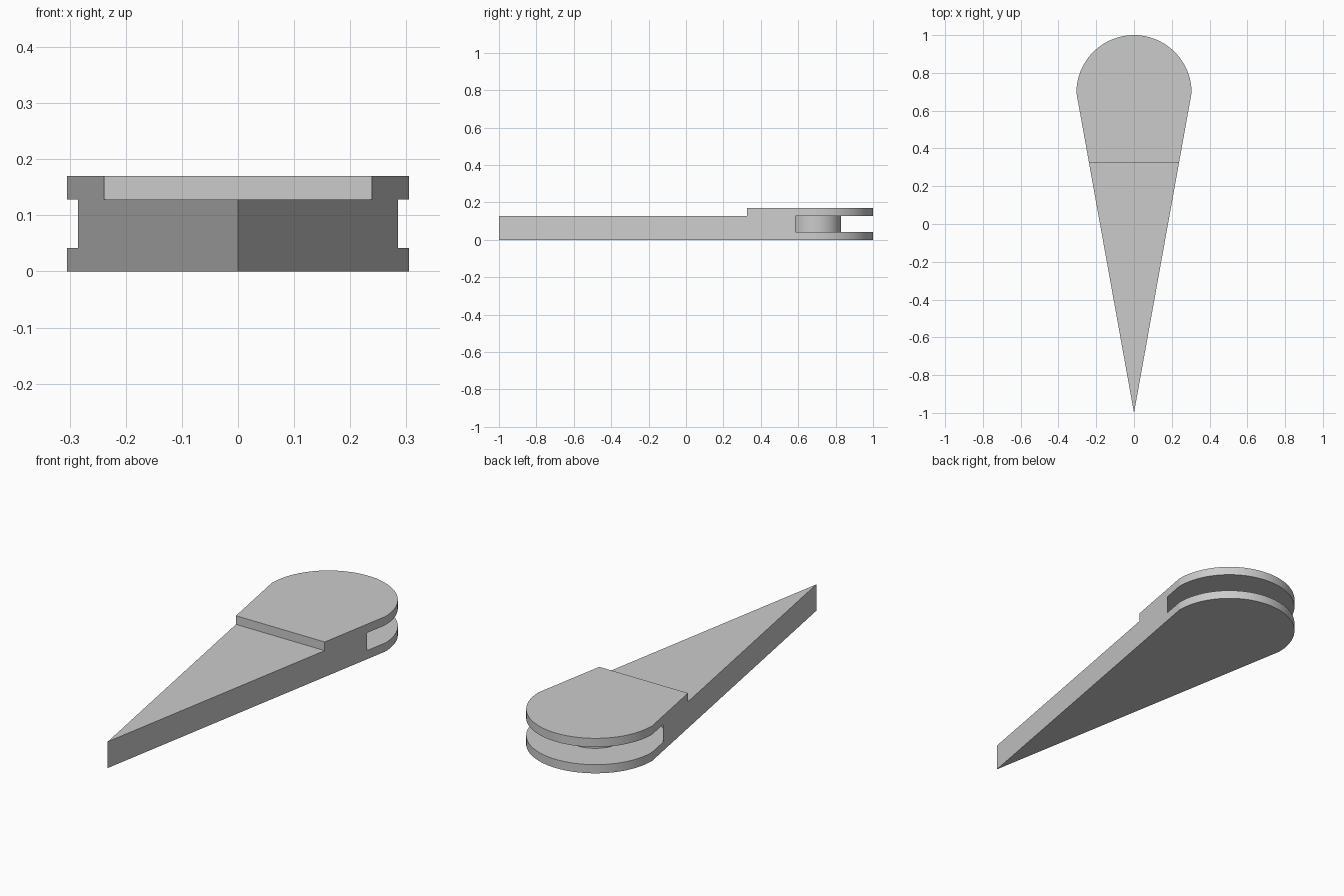
import bpy
import bmesh
from math import cos, sin, pi, radians

if "Cube" in bpy.data.objects:
    bpy.data.objects.remove(bpy.data.objects["Cube"], do_unlink=True)

HINGE_Y, RADIUS = 0.695, 0.305
HEIGHT, SLOT_LOW, SLOT_HIGH = 0.17, 0.042, 0.128
STEP_Y = 0.325

grey = bpy.data.materials.new("plain grey")
grey.use_nodes = True
colour = (0.6, 0.6, 0.6, 1)
grey.diffuse_color = colour
grey.node_tree.nodes["Principled BSDF"].inputs["Base Color"].default_value = colour


def arc(radius, start, end, steps):
    """Points on an arc around the hinge axis."""
    angles = [start + (end - start) * i / steps for i in range(steps + 1)]
    return [(radius * cos(a), HINGE_Y + radius * sin(a)) for a in angles]


def prism(name, outline, low, high):
    """Extrude a flat outline between two heights."""
    bm = bmesh.new()
    face = bm.faces.new([bm.verts.new((x, y, low)) for x, y in outline])
    walls = bmesh.ops.extrude_face_region(bm, geom=[face])
    top = [v for v in walls["geom"] if isinstance(v, bmesh.types.BMVert)]
    bmesh.ops.translate(bm, vec=(0, 0, high - low), verts=top)
    bmesh.ops.recalc_face_normals(bm, faces=bm.faces)
    mesh = bpy.data.meshes.new(name)
    bm.to_mesh(mesh)
    bm.free()
    mesh.materials.append(grey)
    obj = bpy.data.objects.new(name, mesh)
    bpy.context.collection.objects.link(obj)
    return obj


def cut(target, cutter):
    """Carve the cutter out of the target, then discard it."""
    cutter.hide_render = True
    mod = target.modifiers.new("cut", 'BOOLEAN')
    mod.operation, mod.solver, mod.object = 'DIFFERENCE', 'EXACT', cutter
    bpy.context.view_layer.update()
    graph = bpy.context.evaluated_depsgraph_get()
    mesh = bpy.data.meshes.new_from_object(target.evaluated_get(graph))
    target.modifiers.clear()
    target.data = mesh
    bpy.data.objects.remove(cutter, do_unlink=True)


# Pointed arm with a rounded hinge end
body = prism("tapered_arm", [(0, -1)] + arc(RADIUS, 0, pi, 48), 0, HEIGHT)

# Lowered front section
cut(body, prism("step_cutter",
                [(-1, -2), (1, -2), (1, STEP_Y), (-1, STEP_Y)], SLOT_HIGH, 1))

# Round slot between the two hinge flanges
cut(body, prism("slot_cutter", arc(RADIUS + 0.001, 0, 2 * pi, 96)[:-1],
                SLOT_LOW, SLOT_HIGH))

# Pin joining the flanges inside the slot
pin = prism("hinge_pin", arc(0.135, 0, 2 * pi, 64)[:-1],
            SLOT_LOW - 0.01, SLOT_HIGH + 0.01)

# Smooth curves, sharp corners
for obj in (body, pin):
    bpy.ops.object.select_all(action='DESELECT')
    obj.select_set(True)
    bpy.context.view_layer.objects.active = obj
    bpy.ops.object.shade_smooth_by_angle(angle=radians(7))
